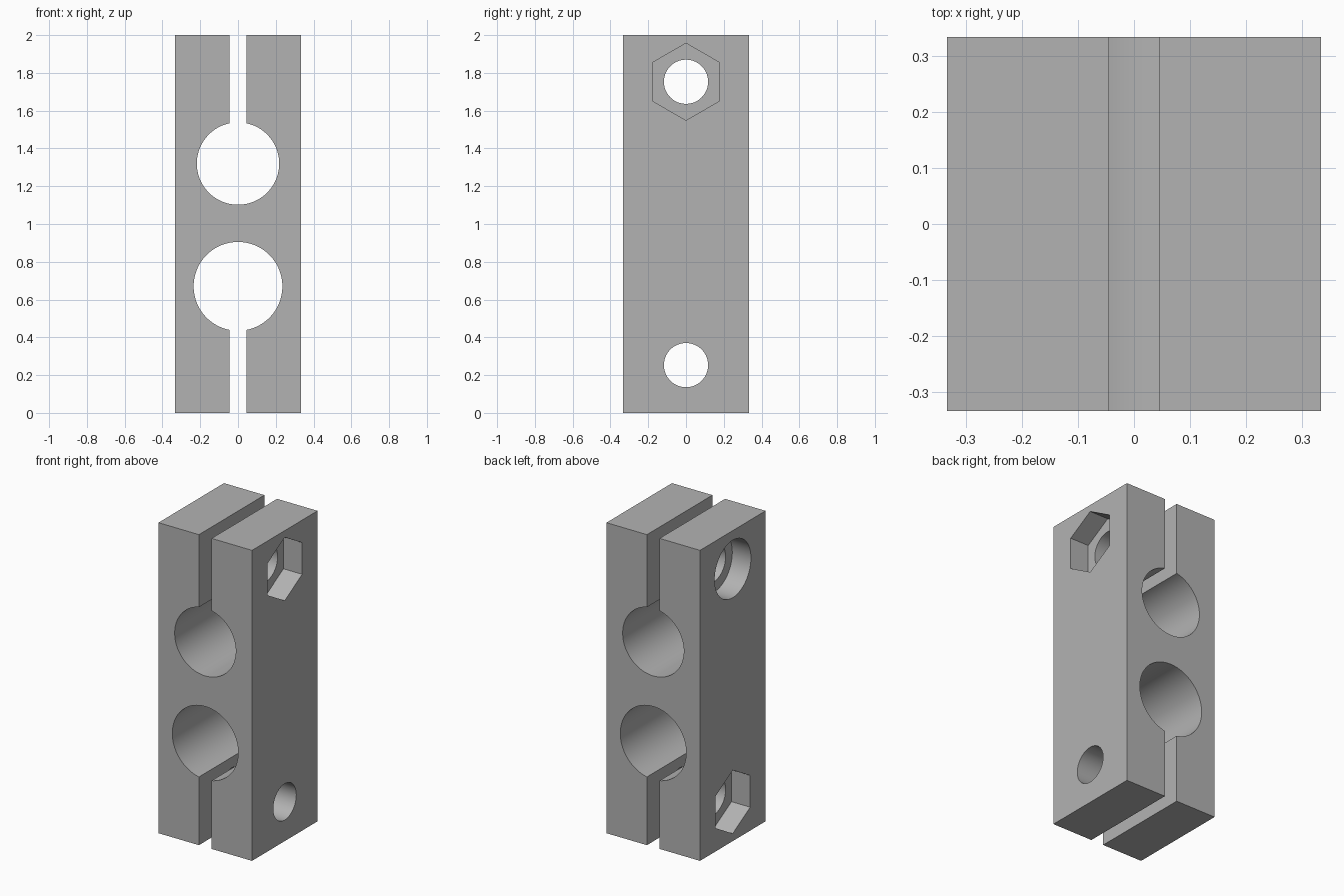
import bpy, math

default = bpy.data.objects.get("Cube")
if default:
    bpy.data.objects.remove(default, do_unlink=True)

HALF = 1 / 3        # half width and depth of the block
SLOT = 0.045        # half width of the clamping slots
POCKET = 0.133      # depth of nut and bolt head recesses

grey = bpy.data.materials.new("plain grey")
grey.use_nodes = True
colour = (0.45, 0.45, 0.45, 1)
grey.diffuse_color = colour
grey.node_tree.nodes["Principled BSDF"].inputs["Base Color"].default_value = colour


def box(name, low, high):
    centre = [(a + b) / 2 for a, b in zip(low, high)]
    bpy.ops.mesh.primitive_cube_add(size=1, location=centre)
    ob = bpy.context.object
    ob.name = name
    ob.scale = [b - a for a, b in zip(low, high)]
    bpy.ops.object.transform_apply(location=True, rotation=True, scale=True)
    ob.data.materials.append(grey)
    return ob


def prism(name, axis, sides, radius, length, centre):
    rotation = (math.pi / 2, 0, 0) if axis == "y" else (0, math.pi / 2, 0)
    bpy.ops.mesh.primitive_cylinder_add(vertices=sides, radius=radius, depth=length,
                                        location=centre, rotation=rotation)
    ob = bpy.context.object
    ob.name = name
    # Nut recesses point along y
    if sides == 6:
        bpy.ops.object.transform_apply(location=False, rotation=True, scale=False)
        ob.rotation_euler.x = math.pi / 6
    bpy.ops.object.transform_apply(location=True, rotation=True, scale=True)
    ob.data.materials.append(grey)
    return ob


block = box("clamp_block", (-HALF, -HALF, 0), (HALF, HALF, 2))

cutters = [
    # Rod bores through the depth
    prism("upper_bore", "y", 96, 0.218, 1, (0, 0, 1.32)),
    prism("lower_bore", "y", 96, 0.235, 1, (0, 0, 0.67)),
    # Clamping slots open to each end
    box("upper_slot", (-SLOT, -1, 1.32), (SLOT, 1, 2.2)),
    box("lower_slot", (-SLOT, -1, -0.2), (SLOT, 1, 0.67)),
]
# Bolt holes across the jaws
for label, z in (("upper", 1.753), ("lower", 0.253)):
    cutters.append(prism(label + "_bolt_hole", "x", 64, 0.117, 1, (0, 0, z)))
# Recesses sunk into the side faces
for label, side, sides, radius, z in (("upper_nut_recess", 1, 6, 0.204, 1.753),
                                      ("lower_nut_recess", -1, 6, 0.204, 0.253),
                                      ("bolt_head_recess", -1, 64, 0.185, 1.753)):
    cutters.append(prism(label, "x", sides, radius, POCKET * 2, (side * HALF, 0, z)))

bpy.ops.object.select_all(action="DESELECT")
bpy.context.view_layer.objects.active = block
block.select_set(True)
for cutter in cutters:
    cutter.hide_render = True
    cut = block.modifiers.new(cutter.name, "BOOLEAN")
    cut.operation = "DIFFERENCE"
    cut.solver = "EXACT"
    cut.object = cutter
    bpy.ops.object.modifier_apply(modifier=cut.name)
for cutter in cutters:
    bpy.data.objects.remove(cutter, do_unlink=True)

bpy.ops.object.shade_smooth_by_angle(angle=math.radians(30))
